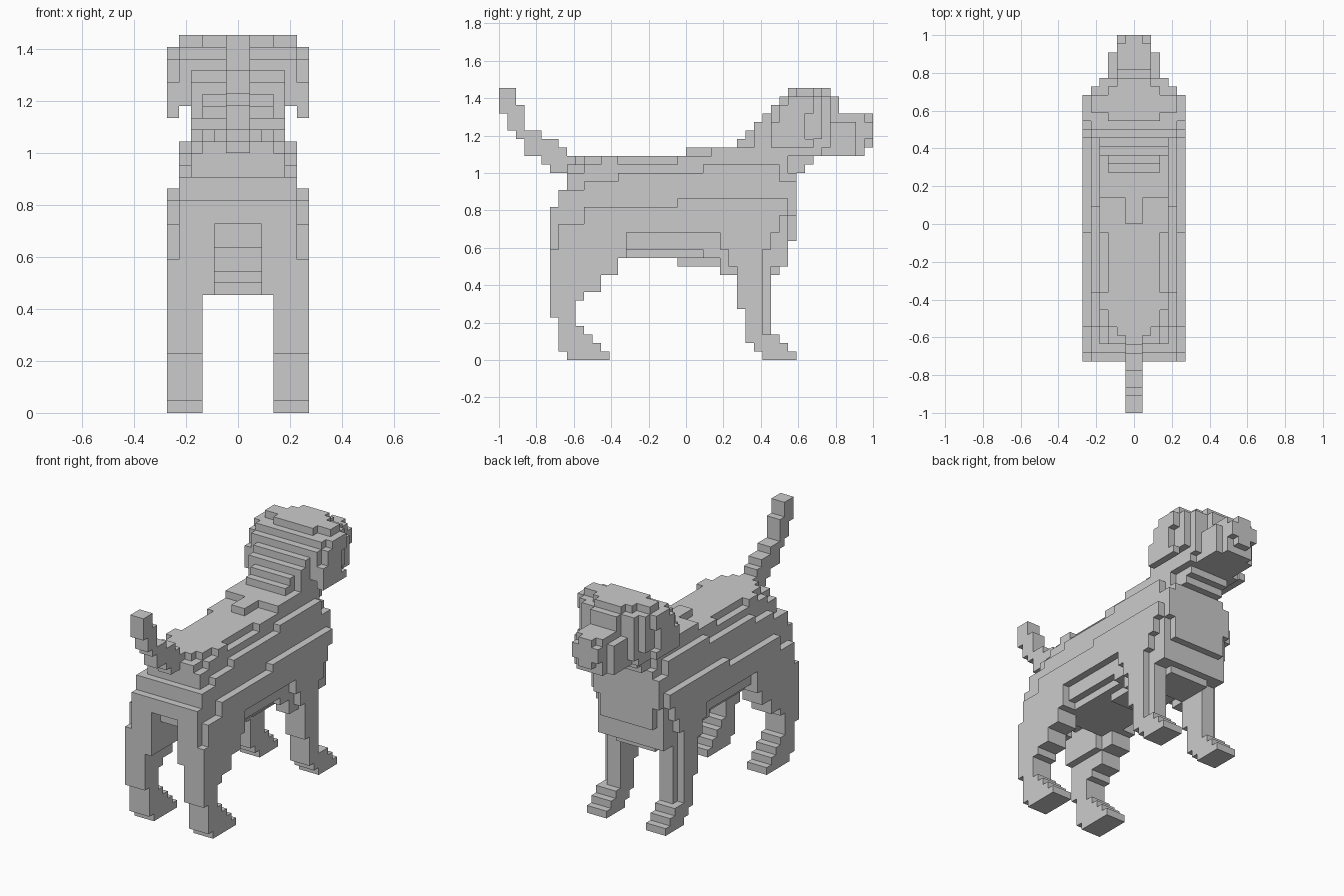
import bpy, bmesh
from mathutils import Vector

if "Cube" in bpy.data.objects:
    bpy.data.objects.remove(bpy.data.objects["Cube"])

U = 2 / 44            # one cube of the blocky grid
parts, taken = {}, set()


def fill(part, x0, x1, boxes):
    """Fill mirrored cubes from half-width x0 to x1; boxes are (y0, y1, z0, z1)."""
    cells = parts.setdefault(part, set())
    for y0, y1, z0, z1 in boxes:
        for i in range(x0, x1):
            for j in range(y0, y1):
                for k in range(z0, z1):
                    for x in (i, -1 - i):
                        if (x, j, k) not in taken:
                            taken.add((x, j, k))
                            cells.add((x, j, k))


# Tail: thin rising staircase
fill("tail", 0, 1, [(0, 1, 29, 32), (1, 2, 27, 32), (2, 3, 26, 30), (3, 5, 24, 27),
                    (5, 6, 23, 26), (6, 7, 22, 26), (7, 8, 22, 25)])

# Torso: nested layers, narrowing towards the back
fill("torso", 0, 2, [(6, 7, 16, 18), (7, 8, 16, 20), (8, 12, 14, 23), (12, 14, 12, 23)])
fill("torso", 0, 1, [(8, 12, 23, 24), (22, 25, 24, 25)])
fill("torso", 1, 2, [(9, 12, 23, 24)])
fill("torso", 2, 3, [(8, 14, 12, 23), (10, 12, 23, 24)])
fill("torso", 3, 4, [(8, 10, 14, 22), (10, 14, 12, 23), (12, 14, 23, 24),
                     (14, 21, 12, 23), (21, 28, 12, 24)])
fill("torso", 0, 3, [(12, 21, 12, 24), (21, 27, 11, 24), (27, 28, 11, 24)])
fill("torso", 4, 5, [(8, 10, 14, 20), (10, 14, 13, 21), (14, 24, 13, 22), (24, 28, 12, 23)])
fill("torso", 5, 6, [(10, 21, 15, 18), (21, 28, 15, 19)])

# Chest
fill("chest", 0, 3, [(28, 33, 10, 24), (33, 34, 11, 24), (34, 35, 14, 24)])
fill("chest", 3, 4, [(28, 34, 11, 24), (34, 35, 14, 22)])
fill("chest", 4, 5, [(28, 33, 11, 23), (33, 34, 11, 21), (34, 35, 17, 21)])
fill("chest", 5, 6, [(28, 32, 13, 19), (32, 33, 15, 19), (33, 34, 17, 19)])

# Neck: stepped up to the back of the head
fill("neck", 0, 4, [(25, 30, 24, 25), (30, 31, 25, 28), (31, 32, 25, 29), (28, 35, 24, 25)])
fill("neck", 0, 3, [(28, 30, 25, 26), (29, 30, 26, 27), (35, 36, 22, 24), (36, 37, 23, 24)])

# Head
fill("head", 0, 4, [(32, 33, 25, 30), (33, 38, 24, 31), (38, 39, 25, 31)])
fill("head", 0, 3, [(34, 38, 31, 32), (38, 39, 24, 31)])
fill("head", 0, 2, [(38, 39, 31, 32), (39, 40, 24, 31)])
fill("head", 3, 5, [(35, 37, 31, 32)])

# Snout, rounded at the tip
fill("snout", 0, 1, [(39, 43, 24, 29), (43, 44, 25, 29)])
fill("snout", 1, 2, [(39, 43, 24, 29), (43, 44, 26, 28)])
fill("snout", 2, 3, [(39, 42, 24, 28)])

# Ears hanging at the sides of the head
fill("ears", 4, 5, [(32, 33, 26, 30), (33, 38, 26, 31)])
fill("ears", 5, 6, [(32, 33, 25, 28), (33, 34, 25, 30), (34, 36, 25, 31),
                    (36, 37, 25, 26), (36, 37, 29, 31)])

# Hind legs: thigh, hock and foot
fill("hind_legs", 2, 3, [(7, 12, 10, 16), (6, 7, 10, 18), (7, 8, 16, 20)])
fill("hind_legs", 3, 5, [(6, 7, 13, 18), (7, 8, 13, 20)])
fill("hind_legs", 5, 6, [(7, 10, 13, 16), (10, 15, 13, 18)])
fill("hind_legs", 3, 6, [(6, 14, 12, 14 - 1), (14, 15, 12, 13), (6, 14, 10, 12), (6, 12, 8, 10),
                         (6, 10, 7, 8), (6, 9, 5, 7), (7, 9, 4, 5), (7, 10, 3, 4),
                         (7, 11, 2, 3), (7, 12, 1, 2), (8, 13, 0, 1)])

# Front legs: upper leg, shin and foot
fill("front_legs", 3, 5, [(26, 32, 10, 12), (28, 32, 6, 10), (29, 32, 3, 6)])
fill("front_legs", 5, 6, [(26, 28, 13, 15), (27, 31, 11, 13), (28, 31, 6, 11), (29, 31, 3, 6)])
fill("front_legs", 3, 6, [(29, 33, 2, 3), (30, 34, 1, 2), (31, 35, 0, 1)])

# Turn each part's outer cube sides into a flat-faced mesh
for name, cells in parts.items():
    bm = bmesh.new()
    points = {}
    for c in sorted(cells):
        for axis in range(3):
            for side in (0, 1):
                near = list(c)
                near[axis] += 2 * side - 1
                if tuple(near) in taken:
                    continue
                a, b = (axis + 1) % 3, (axis + 2) % 3
                ring = []
                for da, db in ((0, 0), (1, 0), (1, 1), (0, 1)):
                    p = list(c)
                    p[axis] += side
                    p[a] += da
                    p[b] += db
                    key = tuple(p)
                    if key not in points:
                        points[key] = bm.verts.new(Vector(key) * U - Vector((0, 1, 0)))
                    ring.append(points[key])
                bm.faces.new(ring if side else ring[::-1])
    mesh = bpy.data.meshes.new(name)
    bm.to_mesh(mesh)
    bm.free()
    bpy.context.collection.objects.link(bpy.data.objects.new(name, mesh))
